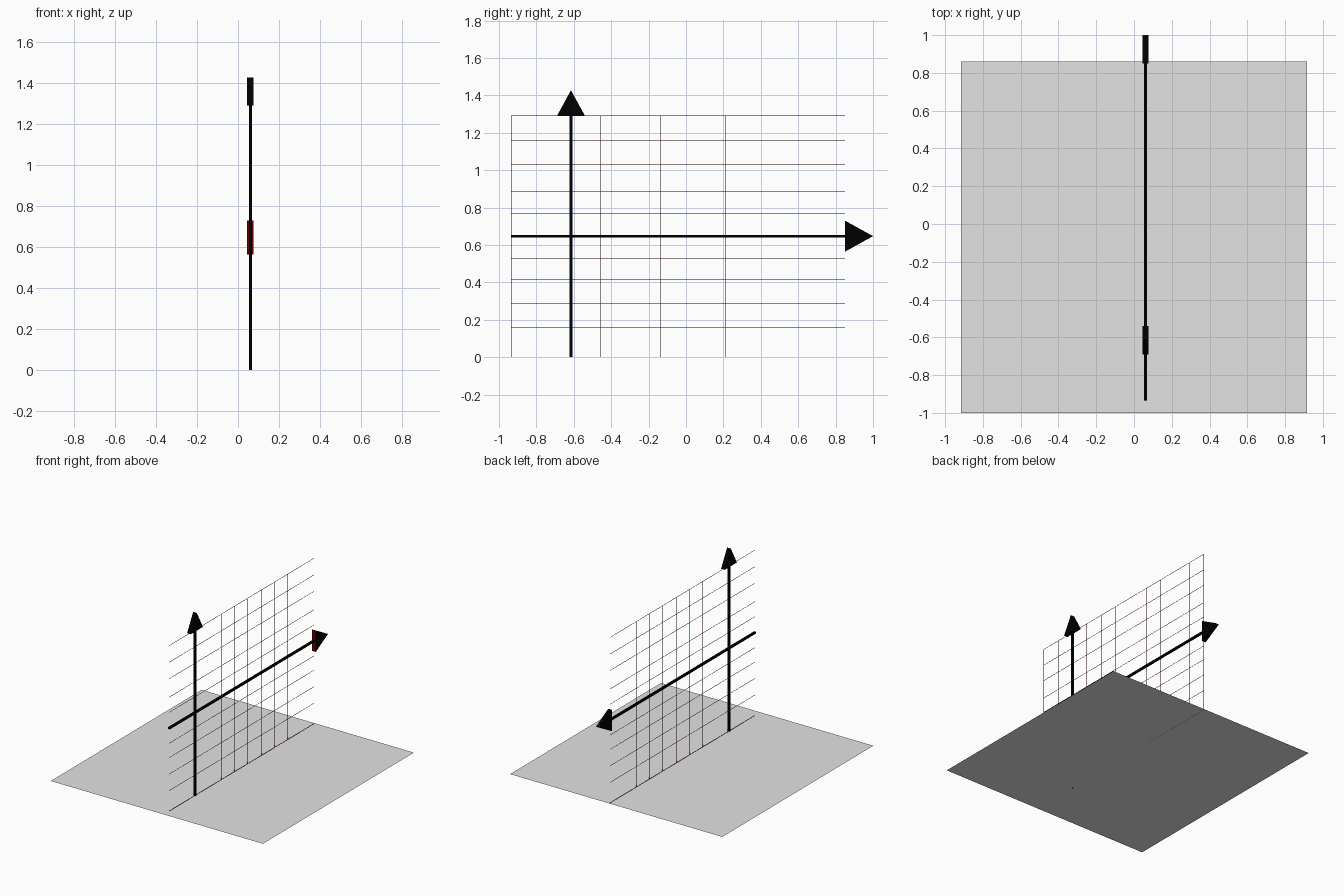
import bpy, bmesh
from mathutils import Matrix, Vector

if "Cube" in bpy.data.objects:
    bpy.data.objects.remove(bpy.data.objects["Cube"])

WALL_X = 0.06
Y0, Y1, TOP = -0.935, 0.85, 1.29
AXIS_Y, AXIS_Z = -0.615, 0.647


def material(name, rgb):
    m = bpy.data.materials.new(name)
    m.diffuse_color = (*rgb, 1)
    m.use_nodes = True
    m.node_tree.nodes["Principled BSDF"].inputs["Base Color"].default_value = m.diffuse_color
    return m


BLACK = material("black", (0, 0, 0))
MAROON = material("dark_maroon", (0.1, 0, 0))
GREY = material("light_grey", (0.77, 0.77, 0.77))


def finish(name, bm, *mats):
    me = bpy.data.meshes.new(name)
    bm.to_mesh(me)
    bm.free()
    for mat in mats:
        me.materials.append(mat)
    ob = bpy.data.objects.new(name, me)
    bpy.context.collection.objects.link(ob)
    return ob


def bar(bm, y0, y1, z0, z1, depth):
    size = Matrix.Diagonal((depth, y1 - y0, z1 - z0, 1))
    place = Matrix.Translation((WALL_X, (y0 + y1) / 2, (z0 + z1) / 2))
    bmesh.ops.create_cube(bm, size=1, matrix=place @ size)


def arrow_head(name, points, depth=0.032):
    bm = bmesh.new()
    face = bm.faces.new([bm.verts.new((WALL_X - depth / 2, y, z)) for y, z in points])
    ext = bmesh.ops.extrude_face_region(bm, geom=[face], use_keep_orig=True)
    verts = [g for g in ext["geom"] if isinstance(g, bmesh.types.BMVert)]
    bmesh.ops.translate(bm, vec=Vector((depth, 0, 0)), verts=verts)
    bmesh.ops.recalc_face_normals(bm, faces=bm.faces)
    # The base of a sideways head is maroon
    bm.normal_update()
    for f in bm.faces:
        f.material_index = int(f.normal.y < -0.95)
    finish(name, bm, BLACK, MAROON)


# Thin floor sheet
bm = bmesh.new()
bm.faces.new([bm.verts.new(c) for c in
              [(-0.915, -1, 0), (0.915, -1, 0), (0.915, 0.86, 0), (-0.915, 0.86, 0)]])
finish("floor_sheet", bm, GREY)

# Upright grid of fine lines
T = 0.002
bm = bmesh.new()
for y in (Y0, -0.775, -0.455, -0.294, -0.134, 0.027, 0.209, 0.369, 0.529, 0.69, Y1):
    bar(bm, y - T / 2, y + T / 2, 0, TOP, T)
for z in (T / 2, 0.16, 0.289, 0.417, 0.529, 0.77, 0.888, 1.032, 1.16, TOP):
    bar(bm, Y0, Y1, z - T / 2, z + T / 2, T)
finish("grid_lines", bm, MAROON)

# Axes with flat triangular heads
W = 0.015
bm = bmesh.new()
bar(bm, AXIS_Y - W / 2, AXIS_Y + W / 2, 0, TOP, W)
finish("vertical_axis", bm, BLACK)
bm = bmesh.new()
bar(bm, Y0, Y1, AXIS_Z - W / 2, AXIS_Z + W / 2, W)
finish("horizontal_axis", bm, BLACK)
arrow_head("vertical_arrow_head",
           [(AXIS_Y - 0.075, TOP), (AXIS_Y + 0.075, TOP), (AXIS_Y, 1.427)])
arrow_head("horizontal_arrow_head",
           [(Y1, AXIS_Z - 0.083), (1.0, AXIS_Z), (Y1, AXIS_Z + 0.083)])
